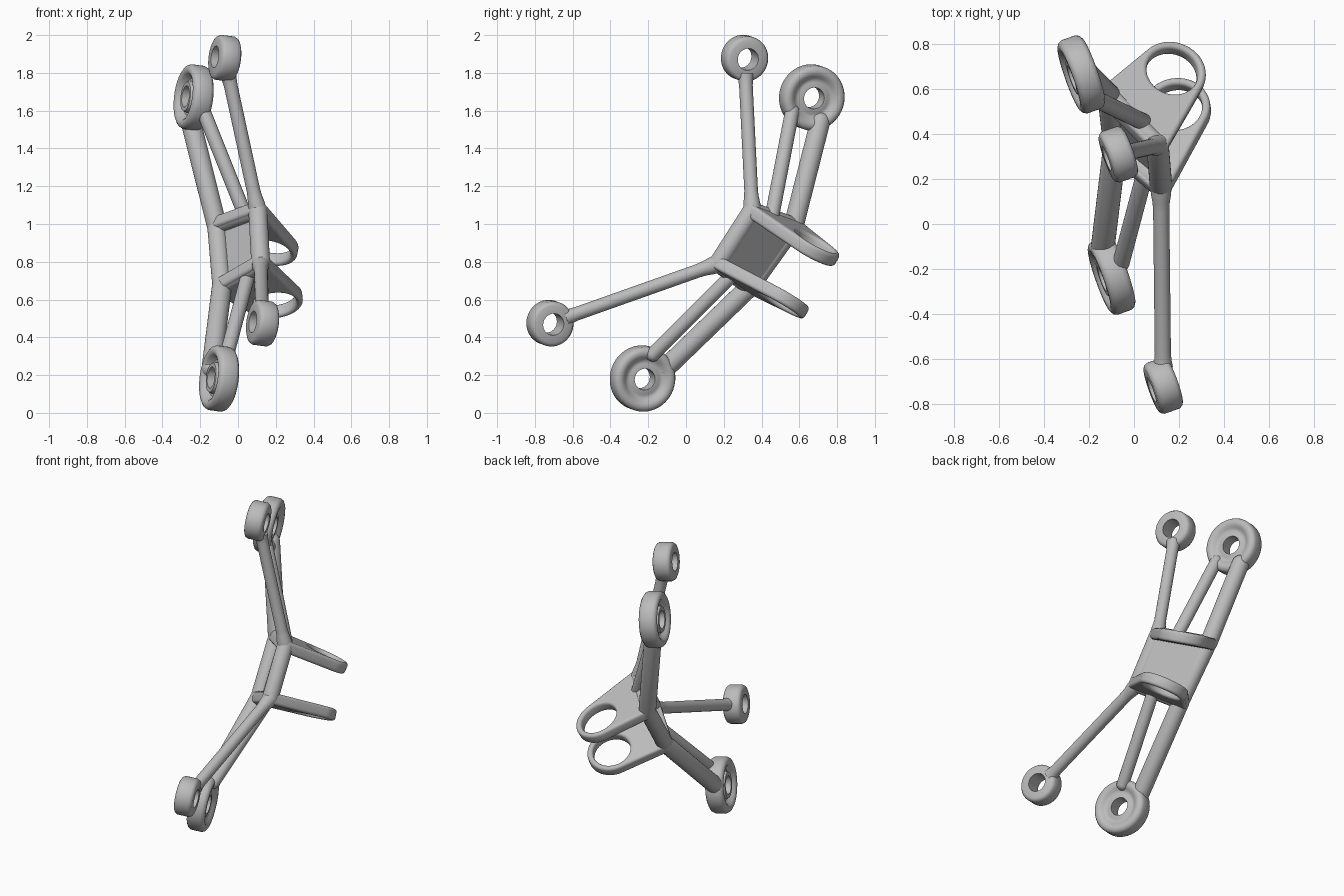
import bpy, bmesh, math
from mathutils import Vector as V, Matrix
from mathutils.geometry import convex_hull_2d

cube = bpy.data.objects.get("Cube")
if cube:
    bpy.data.objects.remove(cube)

metal = bpy.data.materials.new("grey metal")
metal.use_nodes = True
GREY = (0.5, 0.5, 0.5, 1)
metal.diffuse_color = GREY
metal.node_tree.nodes["Principled BSDF"].inputs["Base Color"].default_value = GREY


def add(name, mesh, matrix=Matrix()):
    ob = bpy.data.objects.new(name, mesh)
    bpy.context.collection.objects.link(ob)
    ob.matrix_world = matrix
    mesh.materials.clear()
    mesh.materials.append(metal)
    bpy.context.view_layer.objects.active = ob
    bpy.ops.object.select_all(action='DESELECT')
    ob.select_set(True)
    bpy.ops.object.shade_smooth_by_angle(angle=math.radians(35))
    return ob


def lathe(name, profile, origin, axis, steps=40):
    """Spin (radius, height) points round an axis."""
    bm = bmesh.new()
    vs = [bm.verts.new((r, 0, h)) for r, h in profile]
    es = [bm.edges.new(p) for p in zip(vs, vs[1:])]
    bmesh.ops.spin(bm, geom=vs + es, cent=(0, 0, 0), axis=(0, 0, 1),
                   angle=math.tau, steps=steps, use_duplicate=False)
    bmesh.ops.remove_doubles(bm, verts=bm.verts, dist=1e-5)
    bmesh.ops.recalc_face_normals(bm, faces=bm.faces)
    mesh = bpy.data.meshes.new(name)
    bm.to_mesh(mesh)
    bm.free()
    turn = axis.to_track_quat('Z', 'Y').to_matrix().to_4x4()
    add(name, mesh, Matrix.Translation(origin) @ turn)


def rod(name, p, q, r):
    """Round arm that swells into its neighbours at both ends."""
    n = (q - p).length
    prof = [(0, 0), (r * 1.3, 0), (r * 1.25, .04), (r * 1.08, .075), (r, .11),
            (r, n - .06), (r * 1.07, n - .03), (r * 1.22, n), (0, n)]
    lathe(name, prof, p, q - p, 28)


def tube(name, p, q, r):
    """Bar with round ends."""
    n = (q - p).length
    arc = [(r * math.sin(t), r * math.cos(t)) for t in [i * math.pi / 12 for i in range(7)]]
    lathe(name, [(a, -h) for a, h in arc] + [(a, n + h) for a, h in reversed(arc)], p, q - p, 28)


# Main points: frame corners and ring centres
front_top, front_low = V((.105, .35, 1.07)), V((.12, .17, .79))
rear_top, rear_low = V((-.112, .57, .99)), V((-.085, .34, .67))
small_top, small_low = V((-.07, .31, 1.878)), V((.13, -.72, .475))
big_top, big_low = V((-.235, .666, 1.67)), V((-.10, -.23, .182))
axis = V((.935, .332, -.121)).normalized()

# Eyelets at the ends of the single arms
half = .056
eye = [(.058, -half), (.1, -half), (.112, -.05), (.12, -.036)]
eye = eye + [(r, -h) for r, h in reversed(eye)] + [eye[0]]
for name, c in (("upper_eyelet", small_top), ("lower_eyelet", small_low)):
    lathe(name, eye, c, axis, 48)

# Large rings: raised collar in a dish on one side, soft groove on the other
rim = [(.136, half), (.152, half), (.166, .047), (.173, .032)]
collar = [(.057, -.046), (.078, -.046), (.082, -.04), (.084, -.022), (.098, -.022),
          (.112, -.032), (.122, -.048)]
groove = [(.123, .051), (.11, .04), (.098, .032), (.085, .032), (.072, .037), (.057, .037)]
dish = collar + [(r, -h) for r, h in rim] + rim[::-1] + groove + [collar[0]]
for name, c in (("upper_ring", big_top), ("lower_ring", big_low)):
    lathe(name, dish, c, axis, 56)

# Single arms
for name, p, q in (("upper_single_arm", front_top, small_top),
                   ("lower_single_arm", front_low, small_low)):
    rod(name, p, q - (q - p).normalized() * .09, .036)

# Paired arms (thick outer, thin inner) and frame bars
bars = (("upper_outer_arm", rear_top, V((-.25, .71, 1.54)), .053),
        ("upper_inner_arm", V((.04, .455, 1.04)), V((-.182, .562, 1.595)), .038),
        ("lower_outer_arm", rear_low, V((-.14, -.11, .235)), .053),
        ("lower_inner_arm", V((.055, .25, .735)), V((-.058, -.175, .31)), .038),
        ("front_bar", front_top, front_low, .05), ("rear_bar", rear_top, rear_low, .051),
        ("top_bar", front_top, rear_top, .046), ("bottom_bar", front_low, rear_low, .046))
for bar in bars:
    tube(*bar)

# Panel closing the back of the frame
corners = [front_top, front_low, rear_low, rear_top]
out = (front_low - front_top).cross(rear_top - front_top).normalized()
if out.dot(axis) < 0:
    out = -out
bm = bmesh.new()
low = [bm.verts.new(c + out * .005) for c in corners]
high = [bm.verts.new(c + out * .048) for c in corners]
bm.faces.new(low)
bm.faces.new(high)
for i in range(4):
    j = (i + 1) % 4
    bm.faces.new((low[i], low[j], high[j], high[i]))
bmesh.ops.recalc_face_normals(bm, faces=bm.faces)
panel = bpy.data.meshes.new("panel")
bm.to_mesh(panel)
bm.free()
add("frame_panel", panel)


def circle(c, r, n=48):
    return [V((c[0] + r * math.cos(math.tau * i / n), c[1] + r * math.sin(math.tau * i / n)))
            for i in range(n)]


def clamp(name, a, b, c):
    """Tapered plate from frame edge a-b out to a ring at c."""
    ex = (b - a).normalized()
    ez = ex.cross(c - a).normalized()
    ey = ez.cross(ex)
    hub = ((c - a).dot(ex), (c - a).dot(ey))
    pts = circle((0, 0), .046) + circle(((b - a).length, 0), .046) + circle(hub, .152)
    outline = [pts[i] for i in convex_hull_2d(pts)]
    curve = bpy.data.curves.new(name, 'CURVE')
    curve.dimensions = '2D'
    curve.fill_mode = 'BOTH'
    curve.extrude, curve.bevel_depth, curve.offset = .018, .018, -.018
    curve.bevel_resolution = 3
    for loop in (outline, circle(hub, .116)):
        s = curve.splines.new('POLY')
        s.points.add(len(loop) - 1)
        for pt, co in zip(s.points, loop):
            pt.co = (co.x, co.y, 0, 1)
        s.use_cyclic_u = True
    tmp = bpy.data.objects.new(name, curve)
    bpy.context.collection.objects.link(tmp)
    dg = bpy.context.evaluated_depsgraph_get()
    mesh = bpy.data.meshes.new_from_object(tmp.evaluated_get(dg))
    bpy.data.objects.remove(tmp)
    m = Matrix((ex, ey, ez)).transposed().to_4x4()
    add(name, mesh, Matrix.Translation(a) @ m)


# Clamp loops
clamp("upper_clamp", front_top, rear_top, V((.167, .667, .88)))
clamp("lower_clamp", front_low, rear_low, V((.19, .507, .602)))
